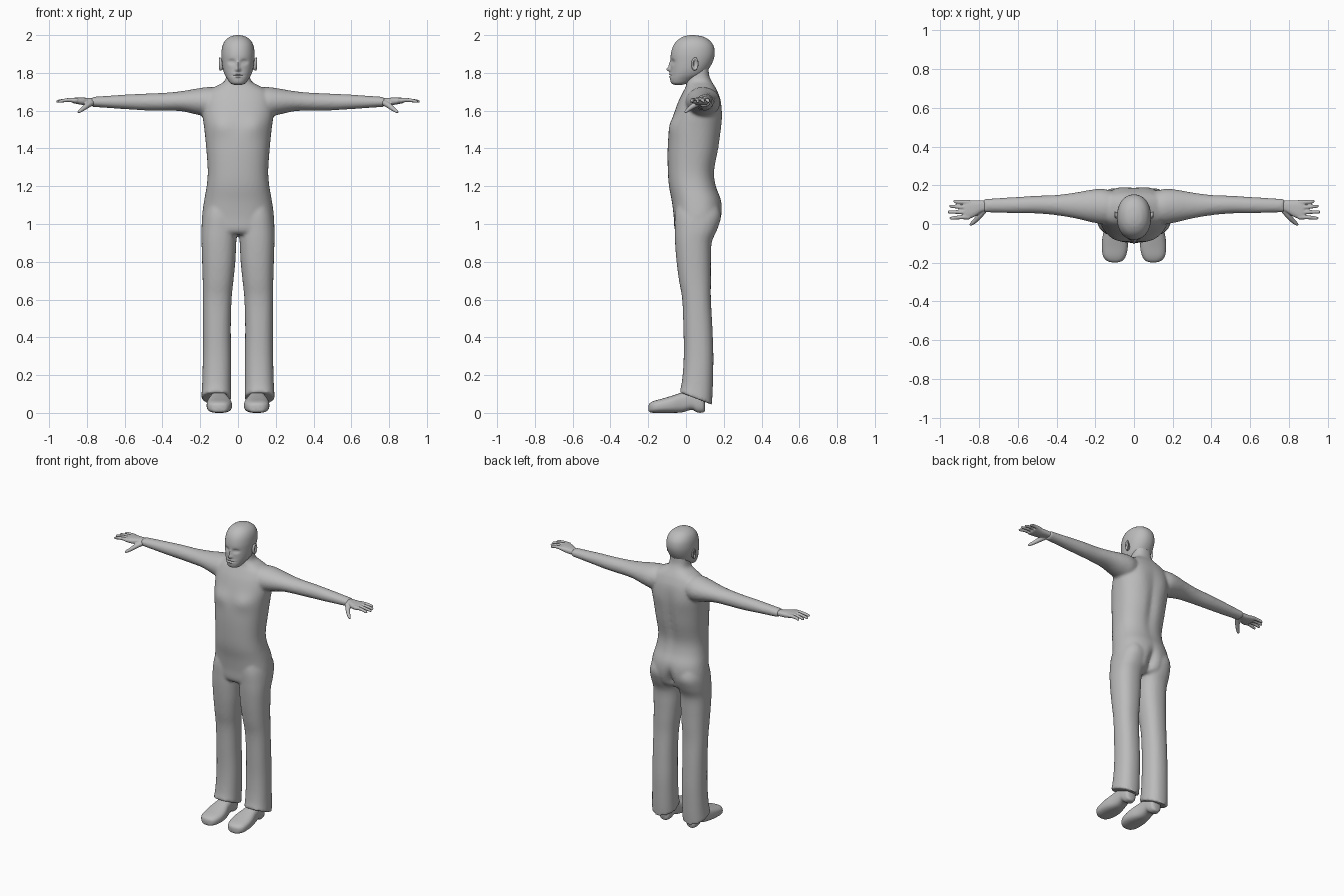
import bpy, bmesh, math
from mathutils import Vector

grey = bpy.data.materials.new("matte_grey")
grey.diffuse_color = (0.5, 0.5, 0.5, 1)


def smooth_rows(rows, sub):
    """Catmull-Rom interpolation of every column."""
    out = []
    for i in range(len(rows) - 1):
        a, b, c, d = (rows[max(0, min(len(rows) - 1, i + k))] for k in (-1, 0, 1, 2))
        for s in range(sub):
            t = s / sub
            out.append([q + 0.5 * t * (r - p + t * (2 * p - 5 * q + 4 * r - w + t * (3 * (q - r) + w - p)))
                        for p, q, r, w in zip(a, b, c, d)])
    return out + [list(rows[-1])]


def loft(bm, rows, axis, side=1, n=32, power=2.0, sub=4, warp=None):
    """Rows are (t, umin, umax, vmin, vmax); superellipse rings along an axis."""
    rings = []
    for t, u0, u1, v0, v1 in smooth_rows(rows, sub):
        ring = []
        for k in range(n):
            a = 2 * math.pi * k / n
            c, s = math.cos(a), math.sin(a)
            u = (u0 + u1) / 2 + (u1 - u0) / 2 * math.copysign(abs(c) ** (2 / power), c)
            v = (v0 + v1) / 2 + (v1 - v0) / 2 * math.copysign(abs(s) ** (2 / power), s)
            p = Vector({'x': (t, u, v), 'y': (u, t, v), 'z': (u, v, t)}[axis])
            if warp:
                p = warp(p)
            p.x *= side
            ring.append(bm.verts.new(p))
        rings.append(ring)
    for a, b in zip(rings, rings[1:]):
        for k in range(n):
            bm.faces.new((a[k], a[(k + 1) % n], b[(k + 1) % n], b[k]))
    bm.faces.new(rings[0][::-1])
    bm.faces.new(rings[-1])


def tube(bm, pts, side=1, n=10):
    """Rounded tube through (x, y, z, radius) points."""
    pts = smooth_rows(pts, 3)
    rings = []
    for i, (x, y, z, r) in enumerate(pts):
        d = Vector(pts[min(i + 1, len(pts) - 1)][:3]) - Vector(pts[max(i - 1, 0)][:3])
        q = d.to_track_quat('Z', 'Y')
        ring = []
        for k in range(n):
            a = 2 * math.pi * k / n
            p = Vector((x, y, z)) + q @ Vector((r * math.cos(a), r * math.sin(a), 0))
            p.x *= side
            ring.append(bm.verts.new(p))
        rings.append(ring)
    for a, b in zip(rings, rings[1:]):
        for k in range(n):
            bm.faces.new((a[k], a[(k + 1) % n], b[(k + 1) % n], b[k]))
    bm.faces.new(rings[0][::-1])
    bm.faces.new(rings[-1])


def bumps(spec):
    """Gaussian pushes: (centre, spread, offset), mirrored by |x|."""
    def warp(p):
        q = p.copy()
        for c, s, o in spec:
            e = sum(((w - m) / r) ** 2 for w, m, r in zip((abs(p.x), p.y, p.z), c, s))
            f = math.exp(-e)
            q += Vector((math.copysign(o[0], p.x) * f, o[1] * f, o[2] * f))
        return q
    return warp


def finish(name, bm, voxel=0, iterations=0):
    bmesh.ops.recalc_face_normals(bm, faces=bm.faces)
    me = bpy.data.meshes.new(name)
    bm.to_mesh(me)
    bm.free()
    me.materials.append(grey)
    ob = bpy.data.objects.new(name, me)
    bpy.context.collection.objects.link(ob)
    for f in me.polygons:
        f.use_smooth = True
    if voxel:
        m = ob.modifiers.new("fuse", 'REMESH')
        m.mode, m.voxel_size, m.use_smooth_shade = 'VOXEL', voxel, True
        m = ob.modifiers.new("soften", 'SMOOTH')
        m.factor, m.iterations = 0.5, iterations
    else:
        bpy.context.view_layer.objects.active = ob
        ob.select_set(True)
        bpy.ops.object.shade_smooth_by_angle(angle=math.radians(50))
        ob.select_set(False)
    return ob


# Clothed body: torso, sleeves and trouser legs fused together
bm = bmesh.new()
torso = [(z, -w, w, a, b) for z, w, a, b in (
    (0.945, 0.15, -0.04, 0.13), (0.97, 0.185, -0.06, 0.165), (1.04, 0.19, -0.065, 0.19),
    (1.12, 0.18, -0.075, 0.188), (1.2, 0.166, -0.09, 0.16), (1.28, 0.16, -0.096, 0.152),
    (1.4, 0.168, -0.097, 0.175), (1.5, 0.178, -0.088, 0.187), (1.58, 0.188, -0.065, 0.19),
    (1.65, 0.185, -0.04, 0.185), (1.7, 0.165, -0.015, 0.168), (1.73, 0.115, 0.0, 0.152),
    (1.755, 0.072, 0.002, 0.136), (1.79, 0.062, 0.01, 0.122), (1.85, 0.058, 0.01, 0.12))]
loft(bm, torso, 'z', n=56, power=2.35, warp=bumps([
    ((0.09, -0.07, 1.52), (0.06, 0.08, 0.05), (0, -0.012, 0)),      # chest
    ((0, 0.19, 1.0), (0.025, 0.08, 0.07), (0, -0.04, 0)),           # seat cleft
    ((0, 0.18, 1.4), (0.03, 0.08, 0.17), (0, -0.014, 0)),           # spine
    ((0.09, 0.18, 1.57), (0.05, 0.08, 0.07), (0, 0.006, 0))]))      # shoulder blades


def hem(p):
    f = max(0, 1 - (p.z - 0.07) / 0.15)
    return Vector((p.x, p.y, p.z + f * (0.055 - p.y) * 0.4))


leg = [(0.075, 0.035, 0.195, -0.035, 0.137), (0.15, 0.036, 0.19, -0.022, 0.142),
       (0.3, 0.036, 0.186, -0.012, 0.145), (0.45, 0.038, 0.185, -0.014, 0.14),
       (0.6, 0.034, 0.186, -0.02, 0.132), (0.7, 0.024, 0.187, -0.037, 0.132),
       (0.8, 0.014, 0.19, -0.05, 0.132), (0.9, 0.009, 0.193, -0.058, 0.136),
       (0.97, 0.004, 0.194, -0.06, 0.165), (1.04, 0.004, 0.188, -0.06, 0.186),
       (1.1, 0.02, 0.17, -0.05, 0.17)]
arm = [(0.06, 0.04, 0.15, 1.6, 1.71), (0.14, 0.0, 0.178, 1.565, 1.725), (0.2, 0.005, 0.18, 1.575, 1.72),
       (0.3, 0.028, 0.163, 1.597, 1.703), (0.4, 0.045, 0.15, 1.6, 1.694),
       (0.5, 0.054, 0.146, 1.602, 1.69), (0.6, 0.055, 0.14, 1.608, 1.685),
       (0.7, 0.058, 0.134, 1.615, 1.678), (0.775, 0.06, 0.13, 1.62, 1.673)]
for s in (1, -1):
    loft(bm, leg, 'z', s, power=2.3, warp=hem)
    loft(bm, arm, 'x', s)
finish("clothed_body", bm, 0.009, 5)

# Head with sculpted face
bm = bmesh.new()
skull = [(z, -w, w, a, b) for z, w, a, b in (
    (1.737, 0.02, -0.06, -0.02), (1.745, 0.04, -0.077, 0.01), (1.765, 0.055, -0.084, 0.05),
    (1.79, 0.07, -0.083, 0.095), (1.82, 0.08, -0.081, 0.12), (1.86, 0.086, -0.081, 0.142),
    (1.9, 0.088, -0.08, 0.152), (1.94, 0.083, -0.069, 0.147), (1.97, 0.069, -0.048, 0.127),
    (1.99, 0.045, -0.018, 0.095), (1.998, 0.02, 0.01, 0.06), (2.0, 0.005, 0.03, 0.04))]
loft(bm, skull, 'z', n=96, power=2.15, sub=7, warp=bumps([
    ((0, -0.08, 1.818), (0.012, 0.05, 0.012), (0, -0.02, 0)),       # nose tip
    ((0, -0.08, 1.842), (0.008, 0.05, 0.02), (0, -0.01, 0)),        # nose bridge
    ((0.033, -0.075, 1.858), (0.018, 0.05, 0.012), (0, 0.012, 0)),  # eye sockets
    ((0.033, -0.07, 1.857), (0.009, 0.05, 0.005), (0, -0.005, 0)),  # eyelids
    ((0, -0.08, 1.793), (0.022, 0.05, 0.005), (0, -0.007, 0)),      # upper lip
    ((0, -0.08, 1.779), (0.018, 0.05, 0.005), (0, -0.006, 0)),      # lower lip
    ((0, -0.08, 1.786), (0.026, 0.05, 0.003), (0, 0.005, 0))]))     # mouth line
finish("head", bm)

for s, tag in ((1, "left"), (-1, "right")):
    # Ear: flat shell with a curled rim
    bm = bmesh.new()
    loft(bm, [(0.078, 0.03, 0.055, 1.82, 1.87), (0.09, 0.028, 0.06, 1.812, 1.878),
              (0.098, 0.032, 0.066, 1.815, 1.882), (0.1, 0.038, 0.062, 1.822, 1.875),
              (0.094, 0.042, 0.056, 1.835, 1.865)], 'x', s, n=24)
    finish(tag + "_ear", bm)

    # Hand: palm, four fingers and a lowered thumb
    bm = bmesh.new()
    loft(bm, [(0.75, 0.068, 0.122, 1.63, 1.665), (0.785, 0.062, 0.122, 1.63, 1.667),
              (0.82, 0.04, 0.122, 1.63, 1.669), (0.86, 0.024, 0.122, 1.637, 1.669),
              (0.88, 0.024, 0.12, 1.642, 1.666)], 'x', s, power=2.6)
    for y0, y1, tip in ((0.113, 0.118, 0.935), (0.087, 0.092, 0.955), (0.061, 0.062, 0.963), (0.035, 0.03, 0.953)):
        tube(bm, [(0.85, y0, 1.655, 0.012), (0.89, y0, 1.657, 0.011), (0.92, (y0 + y1) / 2, 1.654, 0.0095),
                  (tip - 0.008, y1, 1.649, 0.008), (tip, y1, 1.648, 0.003)], s)
    tube(bm, [(0.775, 0.07, 1.642, 0.016), (0.8, 0.04, 1.626, 0.015), (0.82, 0.017, 1.61, 0.012),
              (0.84, 0.0, 1.596, 0.009), (0.848, -0.007, 1.59, 0.003)], s)
    finish(tag + "_hand", bm, 0.004, 2)

    # Shoe: flat sole, rounded toe and raised arch
    bm = bmesh.new()
    loft(bm, [(-0.198, 0.085, 0.115, 0.012, 0.04), (-0.19, 0.06, 0.14, 0.003, 0.053),
              (-0.165, 0.042, 0.16, 0, 0.065), (-0.12, 0.032, 0.166, 0, 0.077),
              (-0.07, 0.036, 0.163, 0, 0.092), (-0.02, 0.05, 0.152, 0.003, 0.108),
              (0.03, 0.056, 0.146, 0.016, 0.12), (0.06, 0.058, 0.144, 0.002, 0.12),
              (0.09, 0.064, 0.138, 0.002, 0.11), (0.1, 0.08, 0.122, 0.01, 0.09)], 'y', s, power=2.7)
    finish(tag + "_shoe", bm)
